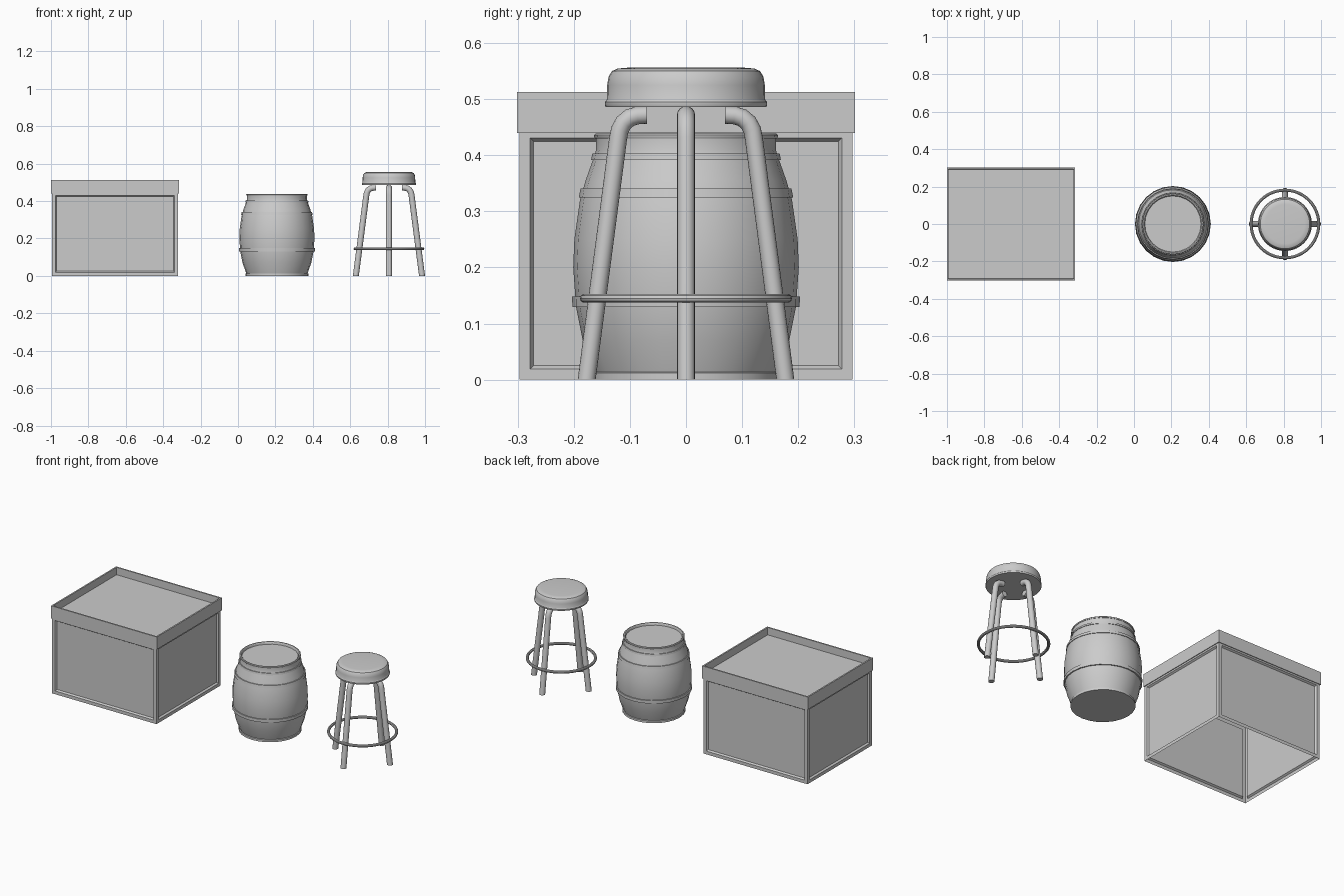
import bpy, bmesh
from math import sin, cos, pi
from mathutils import Vector, Matrix

if "Cube" in bpy.data.objects:
    bpy.data.objects.remove(bpy.data.objects["Cube"])


def finish(bm, name, loc=(0, 0, 0), smooth=None):
    bmesh.ops.recalc_face_normals(bm, faces=bm.faces)
    me = bpy.data.meshes.new(name)
    bm.to_mesh(me)
    bm.free()
    ob = bpy.data.objects.new(name, me)
    ob.location = loc
    bpy.context.collection.objects.link(ob)
    if smooth:
        bpy.ops.object.select_all(action='DESELECT')
        ob.select_set(True)
        bpy.context.view_layer.objects.active = ob
        bpy.ops.object.shade_smooth_by_angle(angle=smooth)
    return ob


def lathe(name, profile, loc, sides, closed=False):
    """Spin (radius, height) points about z; closed makes a ring section."""
    bm = bmesh.new()
    rings = []
    for r, z in profile:
        n = 1 if r == 0 else sides
        rings.append([bm.verts.new((r * cos(2 * pi * i / sides), r * sin(2 * pi * i / sides), z))
                      for i in range(n)])
    pairs = list(zip(rings, rings[1:]))
    if closed:
        pairs.append((rings[-1], rings[0]))
    for a, b in pairs:
        for i in range(sides):
            j = (i + 1) % sides
            if len(a) == 1:
                bm.faces.new((a[0], b[i], b[j]))
            elif len(b) == 1:
                bm.faces.new((a[i], a[j], b[0]))
            else:
                bm.faces.new((a[i], a[j], b[j], b[i]))
    return finish(bm, name, loc, 0.6)


def box(x, y, z0, z1):
    bm = bmesh.new()
    bmesh.ops.create_cube(bm, size=1, matrix=Matrix.Translation((0, 0, (z0 + z1) / 2))
                          @ Matrix.Diagonal((x, y, z1 - z0, 1)))
    bm.normal_update()
    return bm


# Crate body: open shell with a sunken panel on each side
CRATE = (-0.6575, 0, 0)
bm = box(0.675, 0.594, 0, 0.45)
bmesh.ops.delete(bm, geom=[f for f in bm.faces if abs(f.normal.z) > 0.5], context='FACES')
sides = list(bm.faces)
bmesh.ops.inset_individual(bm, faces=sides, thickness=0.027)
bmesh.ops.inset_individual(bm, faces=sides, thickness=0.009, depth=-0.01)
finish(bm, "crate_body", CRATE)

# Crate lid: overhanging band with a thin rim and sunken top
bm = box(0.685, 0.603, 0.44, 0.513)
top = [f for f in bm.faces if f.normal.z > 0.5]
under = [f for f in bm.faces if f.normal.z < -0.5]
bmesh.ops.inset_individual(bm, faces=top, thickness=0.012)
bmesh.ops.inset_individual(bm, faces=top, thickness=0.0005, depth=-0.043)
bmesh.ops.inset_individual(bm, faces=under, thickness=0.006)
bmesh.ops.delete(bm, geom=under, context='FACES')
finish(bm, "crate_lid", CRATE)

# Barrel staves with a foot, bulging side and sunken head
BARREL = (0.208, 0, 0)
lathe("barrel_body", [(0, 0), (0.168, 0), (0.168, 0.012), (0.164, 0.014), (0.184, 0.07),
                      (0.196, 0.13), (0.201, 0.2), (0.199, 0.25), (0.189, 0.32),
                      (0.179, 0.355), (0.163, 0.4), (0.16, 0.41), (0.16, 0.43),
                      (0.152, 0.436), (0.15, 0.426), (0, 0.426)], BARREL, 24)

# Barrel hoops: name, low z, high z, low radius, high radius
for name, z0, z1, r0, r1 in (("lower_hoop", 0.13, 0.148, 0.2025, 0.203),
                             ("upper_hoop", 0.325, 0.341, 0.191, 0.188),
                             ("neck_hoop", 0.392, 0.403, 0.169, 0.167)):
    lathe(name, [(r0, z0), (r1, z1), (r1 - 0.014, z1), (r0 - 0.014, z0)], BARREL, 24, True)
lathe("barrel_rim", [(0.158, 0.43), (0.162, 0.43), (0.164, 0.433), (0.164, 0.436),
                     (0.161, 0.439), (0.155, 0.439), (0.152, 0.436), (0.153, 0.43)],
      BARREL, 24, True)

# Stool seat: cushion above a lipped base
STOOL = (0.807, 0, 0)
lathe("seat", [(0, 0.486), (0.143, 0.486), (0.1445, 0.489), (0.1445, 0.495), (0.142, 0.498),
               (0.141, 0.5), (0.1405, 0.525), (0.138, 0.54), (0.132, 0.55), (0.122, 0.5545),
               (0.105, 0.556), (0, 0.556)], STOOL, 40)

# Stool foot ring
lathe("foot_ring", [(0.181 + 0.008 * cos(pi * i / 5), 0.145 + 0.008 * sin(pi * i / 5))
                    for i in range(10)], STOOL, 48, True)

# Stool legs: a bent tube swept in a vertical plane, repeated four times
path = [(0.177, 0), (0.121, 0.43), (0.118, 0.445), (0.111, 0.458), (0.1, 0.467),
        (0.087, 0.471), (0.07, 0.472)]
pts = [Vector((r, 0, z)) for r, z in path]
N = 16
for k, name in enumerate(("right_leg", "back_leg", "left_leg", "front_leg")):
    bm = bmesh.new()
    rings = []
    for i, p in enumerate(pts):
        t = (pts[min(i + 1, len(pts) - 1)] - pts[max(i - 1, 0)]).normalized()
        if i == 1:
            t = Vector((-0.16, 0, 0.987))
        side = Vector((1, 0, 0)) if i == 0 else Vector((t.z, 0, -t.x))
        rings.append([bm.verts.new(p + 0.016 * (cos(2 * pi * j / N) * side
                                                + sin(2 * pi * j / N) * Vector((0, 1, 0))))
                      for j in range(N)])
    for a, b in zip(rings, rings[1:]):
        for j in range(N):
            bm.faces.new((a[j], a[(j + 1) % N], b[(j + 1) % N], b[j]))
    bm.faces.new(rings[0])
    bm.faces.new(rings[-1])
    bm.transform(Matrix.Rotation(k * pi / 2, 4, 'Z'))
    finish(bm, name, STOOL, 0.7)
